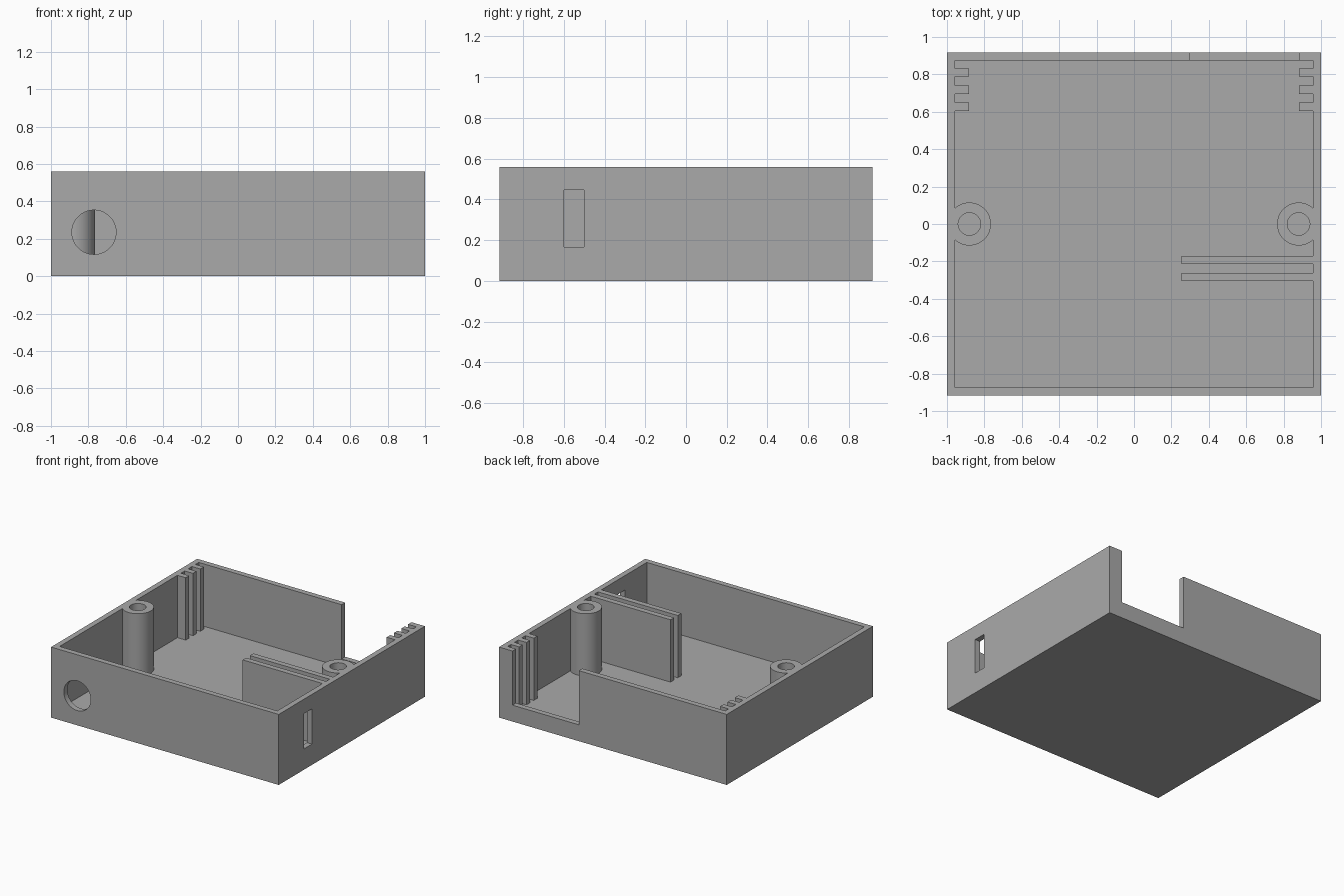
import bpy
import math

cube = bpy.data.objects.get("Cube")
if cube:
    bpy.data.objects.remove(cube, do_unlink=True)

HX, HY, HEIGHT = 1.0, 0.917, 0.56      # outer half sizes and height
WALL, FLOOR = 0.044, 0.065
OVER = 0.8                             # cutters rise past the rim

plastic = bpy.data.materials.new("grey plastic")
plastic.use_nodes = True
GREY = (0.4, 0.4, 0.4, 1)
plastic.diffuse_color = GREY
plastic.node_tree.nodes["Principled BSDF"].inputs["Base Color"].default_value = GREY


def finish(name):
    obj = bpy.context.object
    obj.name = name
    obj.data.materials.append(plastic)
    return obj


def box(name, x0, x1, y0, y1, z0, z1):
    bpy.ops.mesh.primitive_cube_add(
        size=1, location=((x0 + x1) / 2, (y0 + y1) / 2, (z0 + z1) / 2))
    obj = finish(name)
    obj.scale = (x1 - x0, y1 - y0, z1 - z0)
    bpy.ops.object.transform_apply(location=True, rotation=True, scale=True)
    return obj


def cylinder(name, radius, depth, location, tilt=0):
    bpy.ops.mesh.primitive_cylinder_add(
        vertices=64, radius=radius, depth=depth, location=location,
        rotation=(tilt, 0, 0))
    obj = finish(name)
    bpy.ops.object.transform_apply(location=True, rotation=True, scale=True)
    return obj


def cut(target, cutter):
    """Subtract the cutter from the target and discard it."""
    cutter.hide_render = True
    mod = target.modifiers.new("cut", 'BOOLEAN')
    mod.operation = 'DIFFERENCE'
    mod.solver = 'EXACT'
    mod.object = cutter
    bpy.context.view_layer.objects.active = target
    bpy.ops.object.modifier_apply(modifier=mod.name)
    bpy.data.objects.remove(cutter, do_unlink=True)


body = box("enclosure_body", -HX, HX, -HY, HY, 0, HEIGHT)

# Inner space, with the shapes that stay solid taken out of it
cavity = box("cavity", -HX + WALL, HX - WALL, -HY + WALL, HY - WALL, FLOOR, OVER)
for side in (-1, 1):
    cut(cavity, cylinder("screw_boss", 0.115, 2, (side * 0.88, 0, 0)))
    for y in (0.627, 0.718, 0.81):
        x0, x1 = sorted((side * 0.883, side * 1.1))
        cut(cavity, box("guide_rail", x0, x1, y - 0.022, y + 0.022, -1, 1))
for y in (-0.193, -0.283):
    cut(cavity, box("divider", 0.255, 1.1, y - 0.022, y + 0.022, -1, 1))
cut(body, cavity)

# Screw holes
for side in (-1, 1):
    cut(body, cylinder("screw_hole", 0.06, OVER - FLOOR,
                       (side * 0.88, 0, (OVER + FLOOR) / 2)))

# Openings: round port in front, slot in the left wall, notch in the back wall
cut(body, cylinder("round_port", 0.118, 0.1, (-0.77, -HY, 0.235), math.pi / 2))
cut(body, box("side_slot", 0.9, 1.1, -0.6, -0.5, 0.165, 0.445))
cut(body, box("back_notch", 0.3, 0.882, HY - WALL - 0.02, 1, 0.13, OVER))

bpy.ops.object.select_all(action='DESELECT')
body.select_set(True)
bpy.context.view_layer.objects.active = body
bpy.ops.object.shade_smooth_by_angle(angle=math.radians(30))
